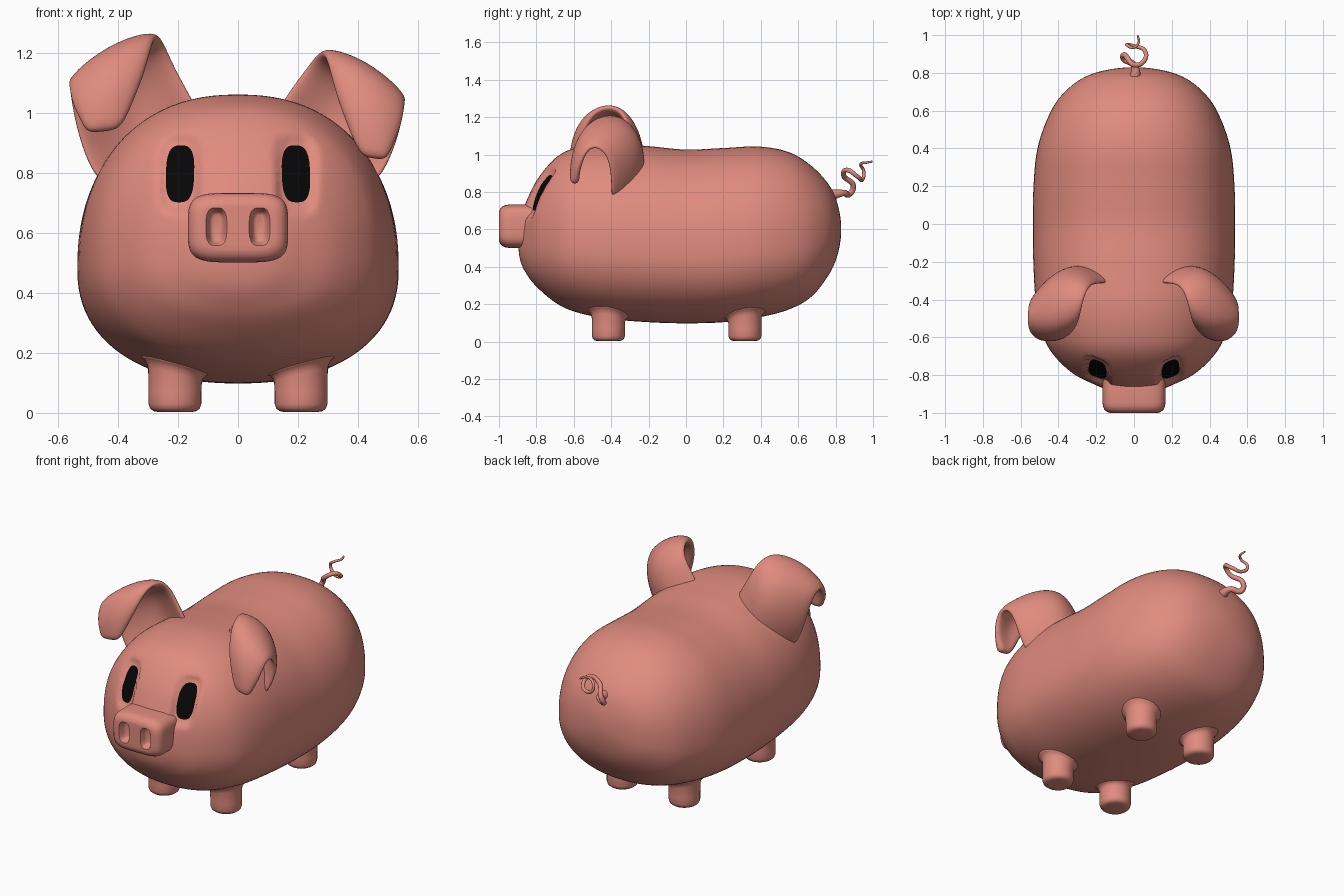
import bpy, bmesh, math
from mathutils import Vector
from mathutils.bvhtree import BVHTree

if "Cube" in bpy.data.objects:
    bpy.data.objects.remove(bpy.data.objects["Cube"])


def material(name, rgb):
    m = bpy.data.materials.new(name)
    m.diffuse_color = (*rgb, 1)
    m.use_nodes = True
    m.node_tree.nodes["Principled BSDF"].inputs["Base Color"].default_value = m.diffuse_color
    return m


PINK = material("pig pink", (0.75, 0.26, 0.21))
BLACK = material("eye black", (0.002, 0.002, 0.002))


def finish(name, bm, mat=PINK):
    bmesh.ops.recalc_face_normals(bm, faces=bm.faces)
    me = bpy.data.meshes.new(name)
    bm.to_mesh(me)
    me.materials.append(mat)
    me.shade_smooth()
    ob = bpy.data.objects.new(name, me)
    bpy.context.collection.objects.link(ob)
    return ob


def activate(ob):
    bpy.ops.object.select_all(action='DESELECT')
    ob.select_set(True)
    bpy.context.view_layer.objects.active = ob


def power(v, n):
    return math.copysign(abs(v) ** (2 / n), v)


def superellipse(n, count):
    angles = [math.tau * i / count for i in range(count)]
    return [(power(math.cos(a), n), power(math.sin(a), n)) for a in angles]


def loft(rings):
    """Skin closed rings of points and cap both ends."""
    bm = bmesh.new()
    rows = [[bm.verts.new(p) for p in ring] for ring in rings]
    n = len(rows[0])
    for a, b in zip(rows, rows[1:]):
        for i in range(n):
            j = (i + 1) % n
            bm.faces.new((a[i], a[j], b[j], b[i]))
    bm.faces.new(rows[0])
    bm.faces.new(rows[-1])
    return bm


def catmull(p, q, r, s, t):
    return 0.5 * (2 * q + (r - p) * t + (2 * p - 5 * q + 4 * r - s) * t * t
                  + (3 * q - p - 3 * r + s) * t ** 3)


# Body: egg-shaped sections (y, bottom, top, half width) along the length
STATIONS = [
    (-0.897, 0.54, 0.54, 0), (-0.885, 0.43, 0.66, 0.115), (-0.845, 0.35, 0.77, 0.22),
    (-0.79, 0.285, 0.875, 0.325), (-0.70, 0.21, 0.98, 0.42), (-0.60, 0.162, 1.033, 0.478),
    (-0.43, 0.124, 1.06, 0.518), (-0.20, 0.104, 1.045, 0.533), (0, 0.098, 1.027, 0.535),
    (0.20, 0.104, 1.035, 0.532), (0.39, 0.13, 1.043, 0.513), (0.55, 0.172, 1.013, 0.462),
    (0.67, 0.24, 0.94, 0.393), (0.765, 0.36, 0.837, 0.285), (0.812, 0.47, 0.73, 0.16),
    (0.83, 0.60, 0.60, 0)]


def mirror_station(s):
    return (s[0], s[2], s[1], -s[3])


pts = [mirror_station(STATIONS[1])] + STATIONS + [mirror_station(STATIONS[-2])]
STEPS = 8
outline = superellipse(2.25, 96)
rings = []
for k in range(len(STATIONS) - 1):
    for i in range(STEPS):
        t = i / STEPS
        if k == 0 and i == 0:
            t = 0.03
        rings.append([catmull(*c, t) for c in zip(*pts[k:k + 4])])
rings.append([catmull(*c, 0.97) for c in zip(*pts[-4:])])
body_rings = []
for y, lo, hi, w in rings:
    zc = lo + 0.41 * (hi - lo)
    body_rings.append([(w * c, y, zc + s * (hi - zc if s > 0 else zc - lo))
                       for c, s in outline])
bm = loft(body_rings)

# Eye sockets pressed into the face
EX, EZ, EW, EH = 0.193, 0.796, 0.047, 0.095
for v in bm.verts:
    if v.co.y < -0.5:
        d = (((abs(v.co.x) - EX) / EW) ** 4 + ((v.co.z - EZ) / EH) ** 4) ** 0.25
        f = min(1, max(0, (1.5 - d) / 0.45))
        v.co.y += 0.028 * f * f * (3 - 2 * f)
tree = BVHTree.FromBMesh(bm)
finish("body", bm)


# Eyes: thin rounded plates lying in the sockets
def eye(name, side):
    def on_face(x, z):
        hit = tree.ray_cast(Vector((x, -2, z)), Vector((0, 1, 0)))[0]
        return (x, hit.y - 0.005, z)
    eb = bmesh.new()
    cx = side * EX
    shape = superellipse(2.9, 40)
    rows = [[eb.verts.new(on_face(cx + c * EW * r / 8 - side * s * 0.003, EZ + s * EH * r / 8))
             for c, s in shape] for r in range(1, 9)]
    mid = eb.verts.new(on_face(cx, EZ))
    for i in range(40):
        j = (i + 1) % 40
        eb.faces.new((mid, rows[0][i], rows[0][j]))
        for a, b in zip(rows, rows[1:]):
            eb.faces.new((a[i], b[i], b[j], a[j]))
    ob = finish(name, eb, BLACK)
    if ob.data.polygons[0].normal.y > 0:
        ob.data.flip_normals()


eye("eye_left", -1)
eye("eye_right", 1)


# Snout: rounded block with two nostril hollows
def plug(name, cx, cz, hx, hz, n, profile):
    """Superellipse extruded along y; profile holds (y, inset) pairs."""
    shape = superellipse(n, 64)
    return finish(name, loft([[(cx + c * (hx - d), y, cz + s * (hz - d))
                               for c, s in shape] for y, d in profile]))


snout = plug("snout", 0, 0.617, 0.167, 0.116, 4.2,
             [(-0.78, 0), (-0.88, 0), (-0.945, 0), (-0.965, 0.003), (-0.982, 0.010),
              (-0.993, 0.022), (-0.999, 0.036), (-1.0, 0.042)])
for side in (-1, 1):
    cutter = plug("nostril_cutter", side * 0.072, 0.62, 0.03, 0.058, 3,
                  [(-1.04, -0.006), (-1.0, -0.005), (-0.99, 0.0), (-0.975, 0.004),
                   (-0.962, 0.010), (-0.957, 0.018)])
    cutter.hide_render = True
    mod = snout.modifiers.new("nostril", 'BOOLEAN')
    mod.operation = 'DIFFERENCE'
    mod.solver = 'EXACT'
    mod.object = cutter
    activate(snout)
    bpy.ops.object.modifier_apply(modifier=mod.name)
    bpy.data.objects.remove(cutter)
activate(snout)
bpy.ops.object.shade_smooth_by_angle(angle=math.radians(40))

# Legs: short round stubs whose tops flare along the belly surface
LEG = [(0.055, 0.003), (0.072, 0.006), (0.083, 0.015), (0.088, 0.03), (0.088, 0.07)]
FLARE = [(0.089, -0.03), (0.093, -0.014), (0.102, -0.004), (0.115, 0.003), (0.09, 0.03)]
circle = superellipse(2, 40)


def belly(x, y):
    return tree.ray_cast(Vector((x, y, -1)), Vector((0, 0, 1)))[0].z


for part, y in (("front", -0.415), ("back", 0.315)):
    for label, x in (("left", -0.21), ("right", 0.21)):
        stack = [[(x + r * c, y + r * s, z) for c, s in circle] for r, z in LEG]
        for r, dz in FLARE:
            stack.append([(x + r * c, y + r * s, belly(x + r * c, y + r * s) + dz)
                          for c, s in circle])
        finish(f"{part}_leg_{label}", loft(stack))

# Ears: sheet rows from base over the fold to the tip
# (inner edge, outer edge, middle bulge in y and z, extra lift of the left ear)
EAR = [
    ((0.12, -0.31, 0.95), (0.42, -0.40, 0.74), 0.16, 0.00, 0),
    ((0.17, -0.32, 1.045), (0.485, -0.40, 0.83), 0.17, 0.00, 0),
    ((0.23, -0.32, 1.125), (0.525, -0.405, 0.94), 0.15, 0.02, 0.02),
    ((0.27, -0.35, 1.18), (0.54, -0.43, 1.015), 0.09, 0.05, 0.05),
    ((0.295, -0.42, 1.20), (0.545, -0.48, 1.05), 0.01, 0.04, 0.055),
    ((0.31, -0.50, 1.16), (0.545, -0.53, 1.03), -0.03, 0.04, 0.06),
    ((0.335, -0.55, 1.05), (0.535, -0.565, 0.955), -0.04, 0.02, 0.075),
    ((0.38, -0.58, 0.93), (0.51, -0.585, 0.89), -0.02, 0.00, 0.09),
    ((0.415, -0.595, 0.85), (0.49, -0.595, 0.84), 0.00, 0.00, 0.09)]
for name, side in (("ear_left", -1), ("ear_right", 1)):
    bm = bmesh.new()
    rows = []
    for a, b, by, bz, lift in EAR:
        a, b = Vector(a), Vector(b)
        if side < 0:
            a += Vector((-lift * 0.2, 0, lift))
            b += Vector((lift * 0.1, 0, lift))
        grow = (b - a) * 0.06
        mid = (a + b) / 2 + Vector((0, by, bz))
        row = []
        for p in (a - grow, mid, b + grow):
            row.append(bm.verts.new((side * p.x, p.y, p.z)))
        rows.append(row)
    for r, s in zip(rows, rows[1:]):
        for i in range(2):
            bm.faces.new((r[i], r[i + 1], s[i + 1], s[i]))
    ear = finish(name, bm)
    solid = ear.modifiers.new("thickness", 'SOLIDIFY')
    solid.thickness = 0.052
    solid.offset = 0
    sub = ear.modifiers.new("smooth", 'SUBSURF')
    sub.levels = sub.render_levels = 3
    activate(ear)
    bpy.ops.object.convert(target='MESH')
    ear.data.shade_smooth()

# Tail: tapering corkscrew
TAIL = [(0, 0.74, 0.775), (0, 0.84, 0.795), (-0.055, 0.875, 0.79), (-0.05, 0.895, 0.83),
        (0.0, 0.843, 0.888), (0.05, 0.86, 0.918), (0.055, 0.92, 0.88), (0.0, 0.942, 0.865),
        (-0.038, 0.95, 0.91), (0, 0.935, 0.95), (0.025, 0.965, 0.957), (0.02, 0.997, 0.963)]
curve = bpy.data.curves.new("tail", 'CURVE')
curve.dimensions = '3D'
curve.bevel_depth = 0.016
curve.bevel_resolution = 3
curve.resolution_u = 10
curve.use_fill_caps = True
spline = curve.splines.new('BEZIER')
spline.bezier_points.add(len(TAIL) - 1)
for i, (bp, co) in enumerate(zip(spline.bezier_points, TAIL)):
    bp.co = co
    bp.handle_left_type = bp.handle_right_type = 'AUTO'
    bp.radius = 2.4 if i == 0 else 1.15 - 0.075 * i
curve.materials.append(PINK)
tail = bpy.data.objects.new("tail", curve)
bpy.context.collection.objects.link(tail)
activate(tail)
bpy.ops.object.convert(target='MESH')
